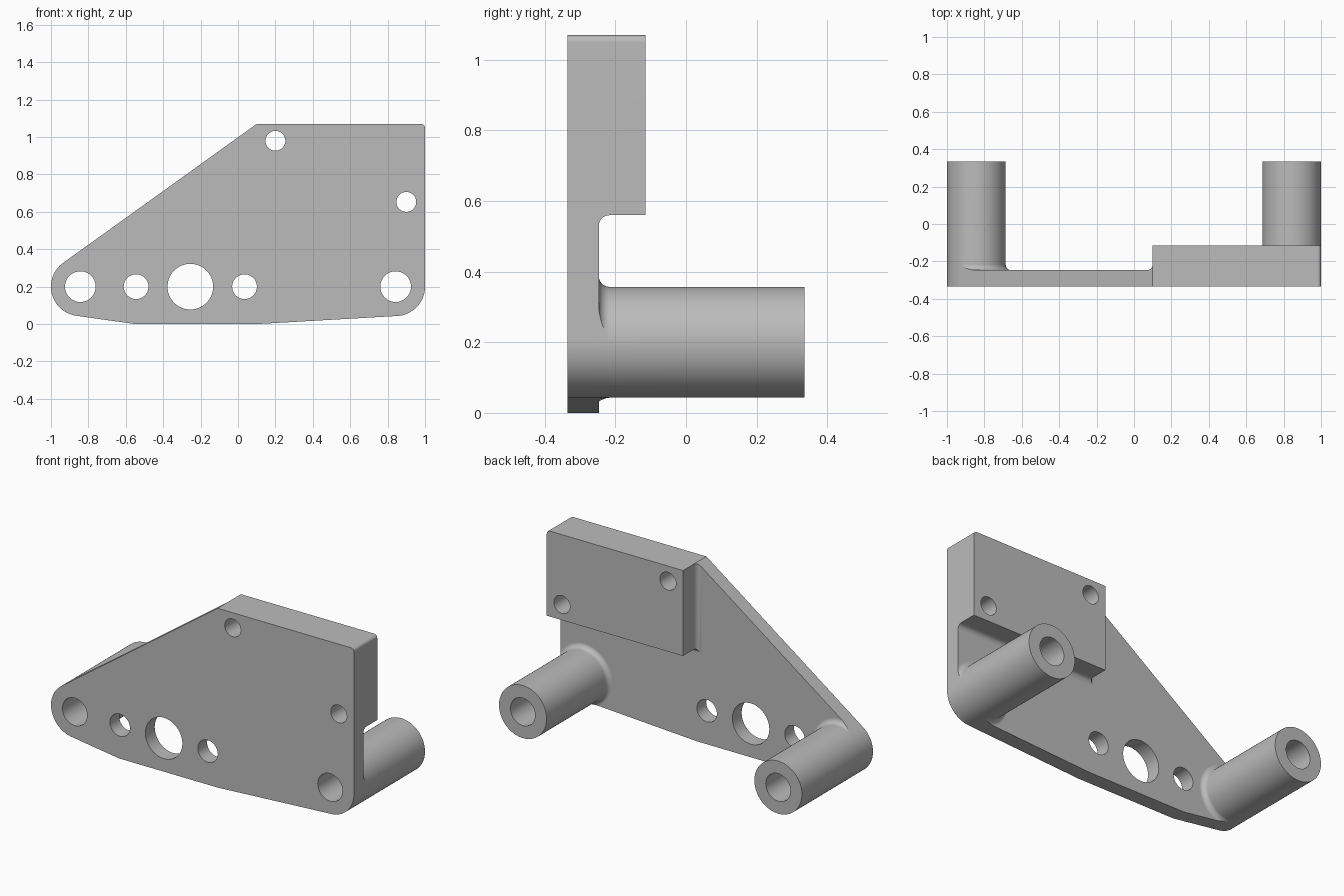
import bpy, bmesh
from math import sin, cos, radians

cube = bpy.data.objects.get("Cube")
if cube:
    bpy.data.objects.remove(cube, do_unlink=True)

FRONT, WEB, PAD, END = -0.335, -0.247, -0.115, 0.335   # depths along y
BOSS_R, FILLET = 0.157, 0.03
BOSSES = [(-0.843, 0.2), (0.843, 0.2)]

metal = bpy.data.materials.new("grey metal")
metal.use_nodes = True
grey = (0.5, 0.5, 0.5, 1)
metal.diffuse_color = grey
metal.node_tree.nodes["Principled BSDF"].inputs["Base Color"].default_value = grey


def arc(centre, r, start, end, step=3):
    return [(centre[0] + r * cos(radians(a)), centre[1] + r * sin(radians(a)))
            for a in range(start, end + 1, step)]


def loft(name, rings):
    """Closed solid through (y, outline) rings, each outline in x and z."""
    bm = bmesh.new()
    loops = [[bm.verts.new((x, y, z)) for x, z in pts] for y, pts in rings]
    for a, b in zip(loops, loops[1:]):
        for i in range(len(a)):
            j = (i + 1) % len(a)
            bm.faces.new((a[i], a[j], b[j], b[i]))
    bm.faces.new(loops[0][::-1])
    bm.faces.new(loops[-1])
    bmesh.ops.recalc_face_normals(bm, faces=bm.faces)
    mesh = bpy.data.meshes.new(name)
    bm.to_mesh(mesh)
    bm.free()
    mesh.materials.append(metal)
    obj = bpy.data.objects.new(name, mesh)
    bpy.context.collection.objects.link(obj)
    return obj


def combine(target, tool, operation):
    mod = target.modifiers.new("combine", "BOOLEAN")
    mod.operation, mod.object, mod.solver = operation, tool, "EXACT"
    bpy.context.view_layer.objects.active = target
    bpy.ops.object.modifier_apply(modifier=mod.name)
    bpy.data.objects.remove(tool, do_unlink=True)


def flare(low):
    """(y, offset) pairs of a concave fillet rising from the web."""
    steps = [(WEB + FILLET * (1 - cos(radians(a))), FILLET * (1 - sin(radians(a))))
             for a in range(0, 91, 15)]
    return [(low, FILLET)] + steps


def rectangle(x0, x1, z0, z1):
    return [(x0, z0), (x1, z0), (x1, z1), (x0, z1)]


# Side outline of the whole bracket
left, right = BOSSES
outline = (arc(right, BOSS_R, -87, 0) + arc((0.98, 1.05), 0.02, 0, 90, 15)
           + [(0.1, 1.07)] + arc(left, BOSS_R, 126, 261) + [(-0.55, 0), (0.1, 0)])
bracket = loft("bracket", [(FRONT, outline), (0.5, outline)])

# Depth steps: thin web, thick mounting pad and two bosses, with fillets
low = -0.45
depth = loft("web", [(low, rectangle(-1.3, 1.3, -0.3, 1.3)),
                     (WEB, rectangle(-1.3, 1.3, -0.3, 1.3))])
pad_rings = [(y, rectangle(0.1 - d, 1.2, 0.56 - d, 1.2))
             for y, d in flare(-0.41) + [(PAD, 0)]]
combine(depth, loft("mounting_pad", pad_rings), "UNION")
for centre in BOSSES:
    rings = [(y, arc(centre, BOSS_R + d, 0, 357)) for y, d in flare(-0.42) + [(END, 0)]]
    combine(depth, loft("boss", rings), "UNION")
combine(bracket, depth, "INTERSECT")

# Through holes: bosses, lightening holes and pad screw holes
holes = [(c, 0.082) for c in BOSSES] + [
    ((-0.545, 0.2), 0.066), ((-0.255, 0.2), 0.122), ((0.035, 0.2), 0.066),
    ((0.2, 0.98), 0.053), ((0.9, 0.653), 0.053)]
for centre, r in holes:
    ring = arc(centre, r, 0, 355, 5)
    combine(bracket, loft("hole", [(-0.6, ring), (0.6, ring)]), "DIFFERENCE")

# Smooth curved surfaces, keeping flats flat
bpy.ops.object.select_all(action="DESELECT")
bracket.select_set(True)
bpy.context.view_layer.objects.active = bracket
bpy.ops.object.shade_smooth_by_angle(angle=radians(30))
normals = bracket.modifiers.new("flat faces", "WEIGHTED_NORMAL")
normals.keep_sharp = True
